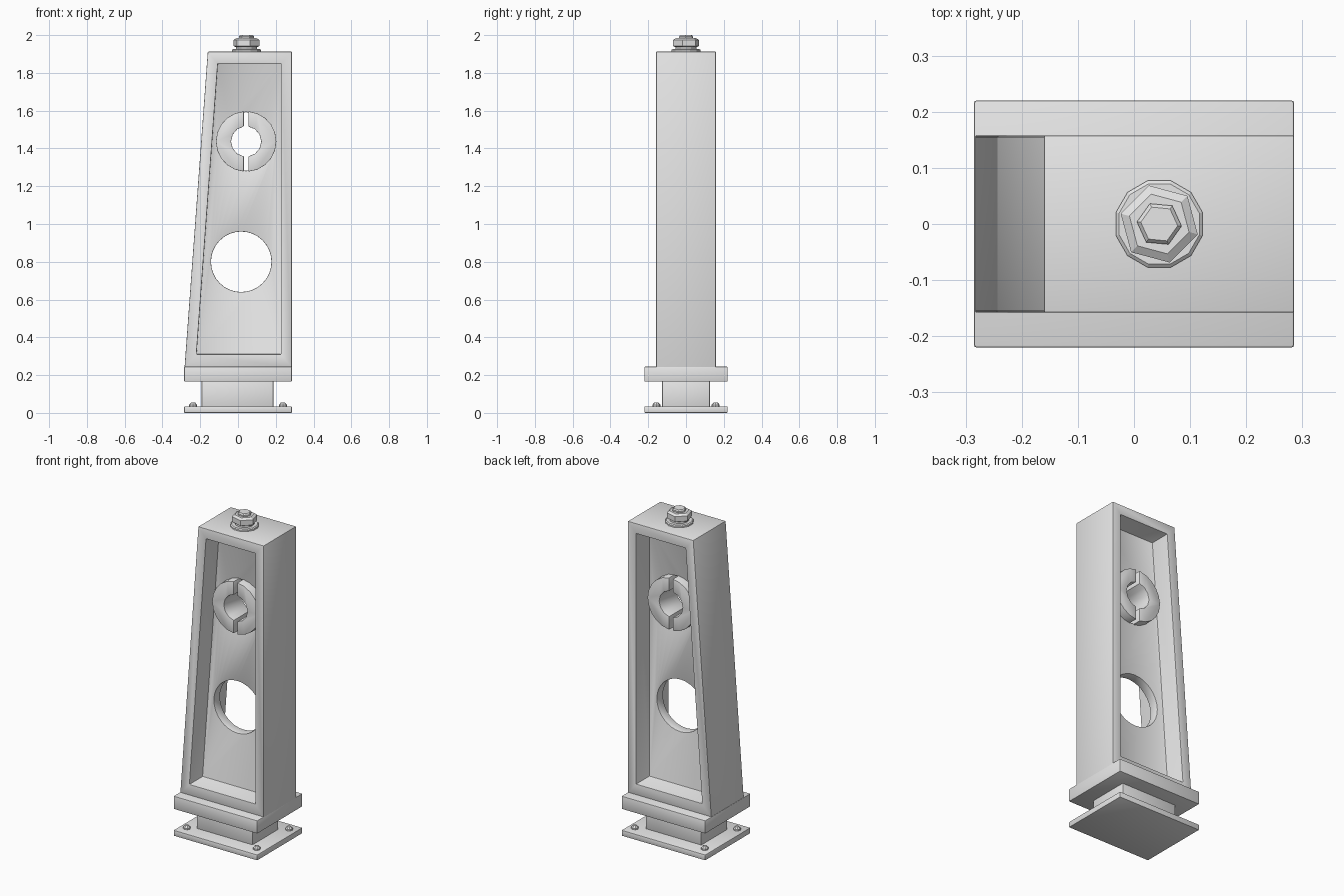
import bpy, bmesh
from math import sin, cos, pi, asin, radians
from mathutils import Matrix, Vector

if "Cube" in bpy.data.objects:
    bpy.data.objects.remove(bpy.data.objects["Cube"])

grey = bpy.data.materials.new("light grey")
grey.use_nodes = True
grey.diffuse_color = (0.8, 0.8, 0.8, 1)
grey.node_tree.nodes["Principled BSDF"].inputs["Base Color"].default_value = (0.8, 0.8, 0.8, 1)


def prism(name, outline, y0, y1):
    """Extrude an outline in x and z along y."""
    bm = bmesh.new()
    face = bm.faces.new([bm.verts.new((x, y0, z)) for x, z in outline])
    top = bmesh.ops.extrude_face_region(bm, geom=[face])["geom"]
    bmesh.ops.translate(bm, vec=(0, y1 - y0, 0),
                        verts=[v for v in top if isinstance(v, bmesh.types.BMVert)])
    return finish(name, bm)


def finish(name, bm):
    bmesh.ops.recalc_face_normals(bm, faces=bm.faces)
    mesh = bpy.data.meshes.new(name)
    bm.to_mesh(mesh)
    bm.free()
    mesh.materials.append(grey)
    ob = bpy.data.objects.new(name, mesh)
    bpy.context.collection.objects.link(ob)
    return ob


def box(name, x0, x1, depth, z0, z1):
    return prism(name, [(x0, z0), (x1, z0), (x1, z1), (x0, z1)], -depth, depth)


def lathe(name, x, y, rings, sides, turn=0):
    """Stack rings of (radius, height) into a closed faceted solid."""
    bm = bmesh.new()
    loops = [[bm.verts.new((x + r * cos(turn + 2 * pi * i / sides),
                            y + r * sin(turn + 2 * pi * i / sides), z))
              for i in range(sides)] for r, z in rings]
    for a, b in zip(loops, loops[1:]):
        for i in range(sides):
            j = (i + 1) % sides
            bm.faces.new((a[i], a[j], b[j], b[i]))
    bm.faces.new(loops[0])
    bm.faces.new(loops[-1])
    return finish(name, bm)


def circle(x, z, r, sides):
    return [(x + r * cos(2 * pi * i / sides), z + r * sin(2 * pi * i / sides))
            for i in range(sides)]


def apply(ob, kind, **settings):
    mod = ob.modifiers.new(kind.title(), kind)
    for key, value in settings.items():
        setattr(mod, key, value)
    bpy.context.view_layer.objects.active = ob
    bpy.ops.object.modifier_apply(modifier=mod.name)


def soften(ob, width=0.004):
    apply(ob, "BEVEL", width=width, segments=2, limit_method="ANGLE")


def smooth(ob):
    bpy.ops.object.select_all(action="DESELECT")
    ob.select_set(True)
    bpy.context.view_layer.objects.active = ob
    bpy.ops.object.shade_smooth_by_angle(angle=radians(30))


# Tapered housing: recessed on both faces, leaving a thin web with two holes
housing = prism("housing", [(-0.283, 0.24), (0.285, 0.24), (0.285, 1.912), (-0.16, 1.912)],
                -0.158, 0.158)
recess = [(-0.22, 0.31), (0.228, 0.31), (0.228, 1.85), (-0.107, 1.85)]
cutters = [
    prism("front_recess_cutter", recess, -0.3, -0.03),
    prism("back_recess_cutter", recess, 0.03, 0.3),
    prism("round_hole_cutter", circle(0.017, 0.80, 0.16, 32), -0.1, 0.1),
    prism("collar_hole_cutter", circle(0.043, 1.437, 0.155, 20), -0.1, 0.1),
]
for cutter in cutters:
    cutter.hide_render = True
    apply(housing, "BOOLEAN", object=cutter, operation="DIFFERENCE", solver="EXACT")
    bpy.data.objects.remove(cutter)
soften(housing, 0.003)
smooth(housing)

# Split collar: two mirrored half rings with a gap between them
def half_arc(r, steps, gap=0.0125):
    start = asin(gap / r)
    return [(r * sin(start + (pi - 2 * start) * i / steps),
             r * cos(start + (pi - 2 * start) * i / steps)) for i in range(steps + 1)]


half = half_arc(0.16, 10) + half_arc(0.08, 6)[::-1]
for name, side in (("left_collar_half", 1), ("right_collar_half", -1)):
    collar = prism(name, [(0.043 + side * x, 1.437 + z) for x, z in half], -0.085, 0.085)
    soften(collar, 0.002)
    smooth(collar)

# Foot: plinth, neck and base plate
for part in (box("plinth", -0.285, 0.285, 0.22, 0.165, 0.245),
             box("neck", -0.192, 0.187, 0.126, 0.03, 0.17),
             box("base_plate", -0.285, 0.285, 0.22, 0, 0.035)):
    soften(part)
    smooth(part)

# Corner rivets on the base plate
for x in (-0.238, 0.238):
    for y in (-0.157, 0.157):
        lathe("base_rivet", x, y, [(0.021, 0.03), (0.021, 0.043), (0.01, 0.056)], 8)

# Top bolt: washer, chamfered hex nut and stud
lathe("washer", 0.045, 0, [(0.08, 1.908), (0.08, 1.921), (0.074, 1.926)], 12, pi / 12)
lathe("nut_collar", 0.045, 0, [(0.055, 1.92), (0.055, 1.945)], 12)
lathe("hex_nut", 0.045, 0, [(0.06, 1.936), (0.071, 1.942), (0.071, 1.974), (0.055, 1.984)],
      6, pi / 4)
lathe("bolt_stud", 0.045, 0, [(0.04, 1.98), (0.04, 1.993), (0.033, 2.0)], 6, pi / 3.3)
